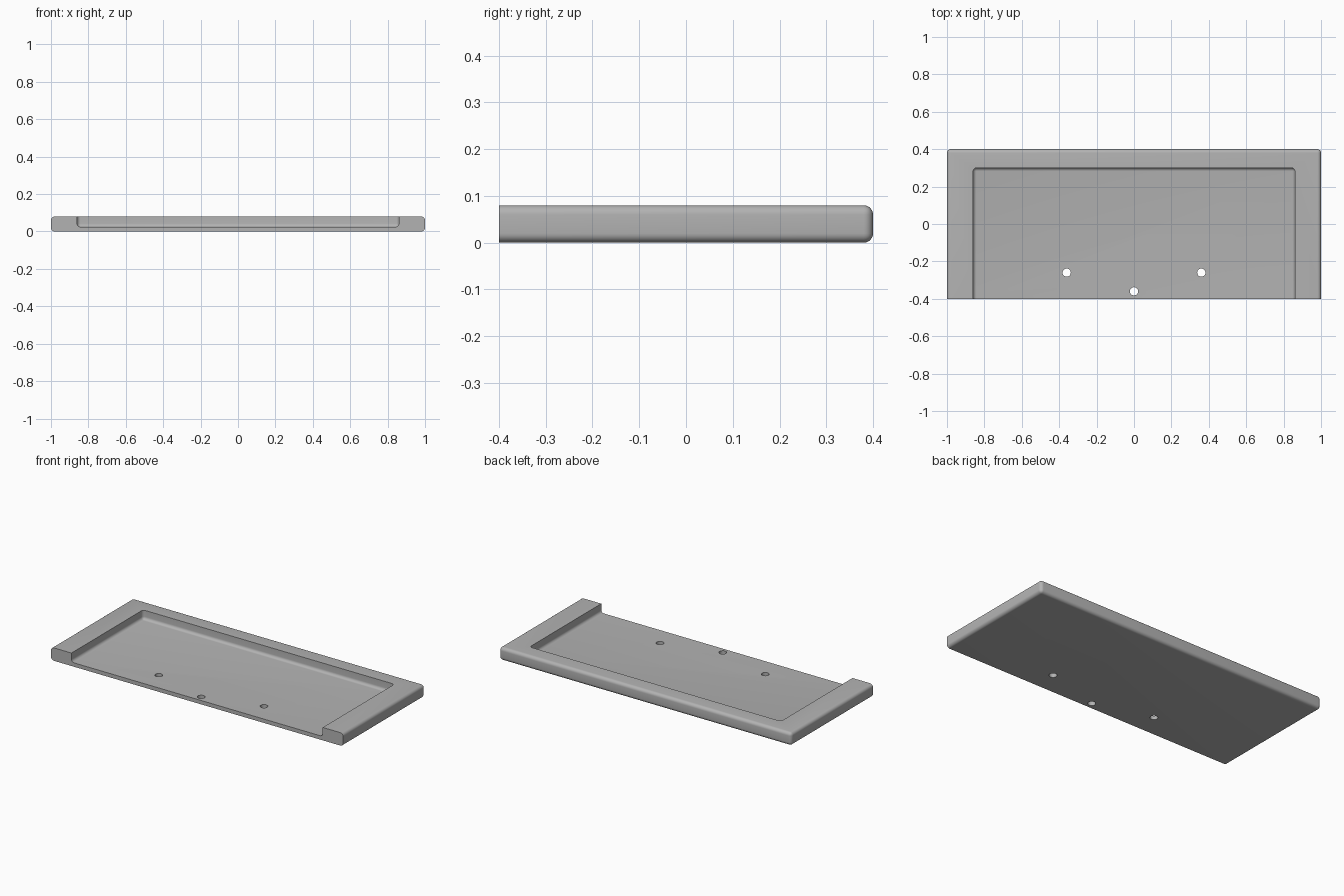
import bpy
import bmesh
from mathutils import Matrix

cube = bpy.data.objects.get("Cube")
if cube:
    bpy.data.objects.remove(cube)

grey = bpy.data.materials.new("plain_grey")
grey.use_nodes = True
COLOUR = (0.45, 0.45, 0.45, 1)
grey.diffuse_color = COLOUR
grey.node_tree.nodes["Principled BSDF"].inputs["Base Color"].default_value = COLOUR


def add_object(name, bm, helper=False):
    mesh = bpy.data.meshes.new(name)
    bm.to_mesh(mesh)
    bm.free()
    mesh.materials.append(grey)
    obj = bpy.data.objects.new(name, mesh)
    bpy.context.collection.objects.link(obj)
    obj.hide_render = helper
    return obj


def box(name, low, high, radius=0, helper=False):
    """Box between two corners, with all edges rounded by radius."""
    bm = bmesh.new()
    bmesh.ops.create_cube(bm, size=1)
    for v in bm.verts:
        v.co = [(a + b) / 2 + c * (b - a) for a, b, c in zip(low, high, v.co)]
    if radius:
        bmesh.ops.bevel(bm, geom=bm.edges[:], offset=radius, segments=6,
                        profile=0.5, affect='EDGES')
    return add_object(name, bm, helper)


def hole(name, x, y):
    bm = bmesh.new()
    bmesh.ops.create_cone(bm, cap_ends=True, segments=32, radius1=0.022,
                          radius2=0.022, depth=0.4,
                          matrix=Matrix.Translation((x, y, 0)))
    return add_object(name, bm, True)


# Rounded slab, overlong at the front so the trim leaves a sharp face
tray = box("tray", (-1, -0.6, 0), (1, 0.4, 0.08), 0.02)

# Front trim, rounded pocket open to the front, and three drilled holes
cutters = [
    box("front_trim", (-2, -1, -1), (2, -0.4, 1), helper=True),
    box("pocket", (-0.86, -0.8, 0.024), (0.86, 0.3, 0.3), 0.018, helper=True),
    hole("left_hole", 0.36, -0.26),
    hole("right_hole", -0.36, -0.26),
    hole("middle_hole", 0, -0.36),
]
bpy.context.view_layer.objects.active = tray
tray.select_set(True)
for cutter in cutters:
    cut = tray.modifiers.new(cutter.name, 'BOOLEAN')
    cut.operation = 'DIFFERENCE'
    cut.solver = 'EXACT'
    cut.object = cutter
    bpy.ops.object.modifier_apply(modifier=cut.name)
for cutter in cutters:
    bpy.data.objects.remove(cutter)

bpy.ops.object.shade_smooth_by_angle(angle=0.6)
